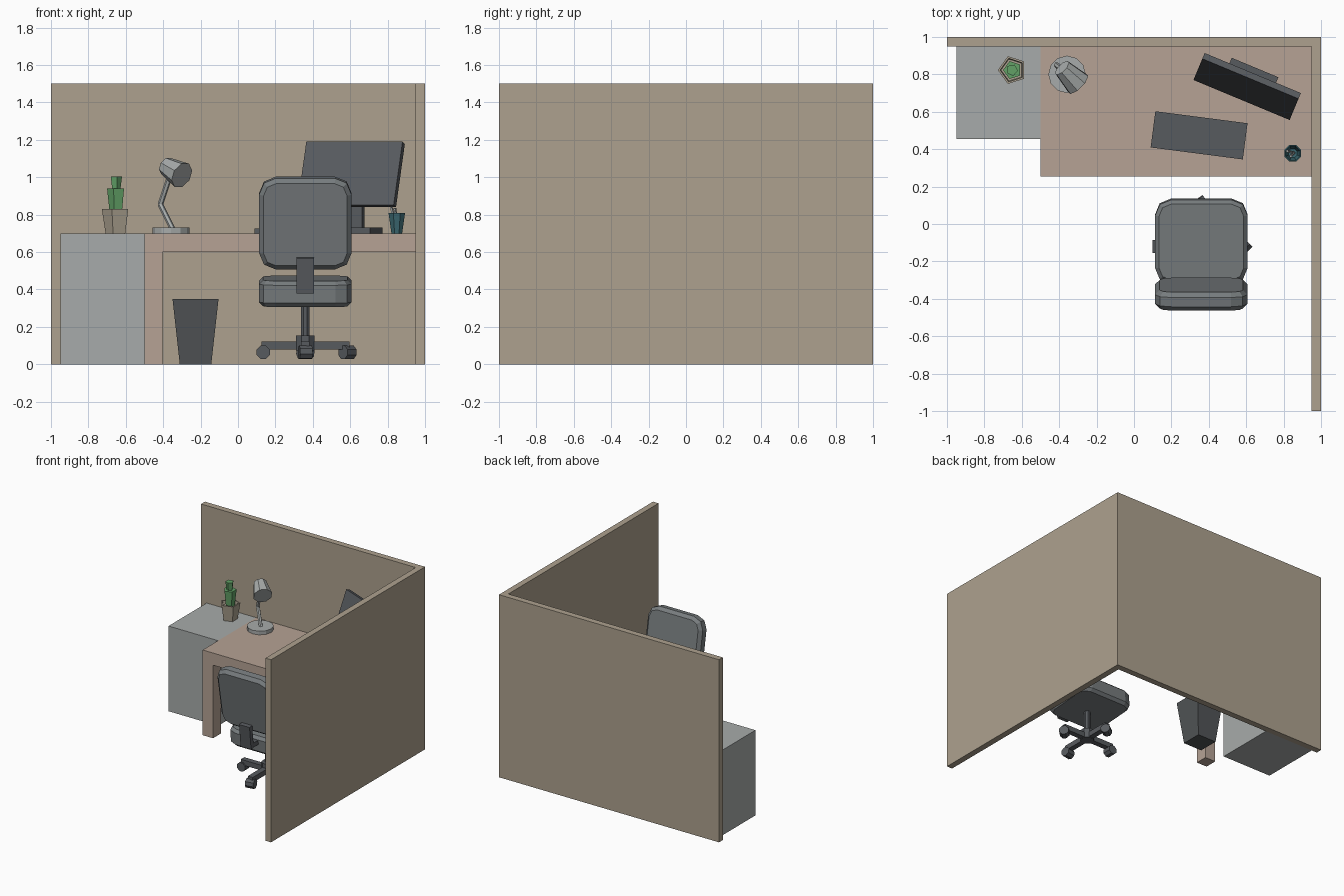
import bpy, bmesh
from math import sin, cos, pi, radians
from mathutils import Vector, Euler

if "Cube" in bpy.data.objects:
    bpy.data.objects.remove(bpy.data.objects["Cube"])


def material(name, r, g, b):
    m = bpy.data.materials.new(name)
    m.diffuse_color = [(c / 255) ** 2.2 for c in (r, g, b)] + [1]
    m.use_nodes = True
    m.node_tree.nodes["Principled BSDF"].inputs["Base Color"].default_value = m.diffuse_color
    return m


PANEL = material("panel_beige", 172, 160, 141)
WOOD = material("desk_wood", 180, 161, 147)
METAL = material("light_metal", 166, 170, 169)
FABRIC = material("chair_fabric", 118, 123, 125)
DARK = material("dark_plastic", 88, 91, 95)
BIN = material("bin_grey", 82, 85, 87)
POT = material("pot_clay", 170, 160, 142)
GREEN = material("cactus_green", 98, 160, 102)
TEAL = material("cup_teal", 62, 104, 112)


def loft(name, rings, mat, loc=(0, 0, 0), rot=(0, 0, 0)):
    """Skin a stack of equal-length rings and cap both ends."""
    bm = bmesh.new()
    loops = [[bm.verts.new(p) for p in ring] for ring in rings]
    n = len(loops[0])
    for a, b in zip(loops, loops[1:]):
        for i in range(n):
            j = (i + 1) % n
            bm.faces.new((a[i], a[j], b[j], b[i]))
    bm.faces.new(loops[0][::-1])
    bm.faces.new(loops[-1])
    bmesh.ops.recalc_face_normals(bm, faces=bm.faces[:])
    me = bpy.data.meshes.new(name)
    bm.to_mesh(me)
    bm.free()
    me.materials.append(mat)
    ob = bpy.data.objects.new(name, me)
    ob.location, ob.rotation_euler = loc, rot
    bpy.context.collection.objects.link(ob)
    return ob


def box(name, size, loc, mat, rot=(0, 0, 0)):
    x, y, z = (s / 2 for s in size)
    base = [(-x, -y), (x, -y), (x, y), (-x, y)]
    return loft(name, [[(*p, h) for p in base] for h in (-z, z)], mat, loc, rot)


def span(name, lo, hi, mat):
    """Box from its lowest to its highest corner."""
    lo, hi = Vector(lo), Vector(hi)
    return box(name, hi - lo, (lo + hi) / 2, mat)


def ring(n, r, z, phase):
    return [(r * cos(phase + 2 * pi * i / n), r * sin(phase + 2 * pi * i / n), z)
            for i in range(n)]


def rod(name, a, b, ra, rb, n, mat, phase=0):
    """Straight tapered prism between two points."""
    a, d = Vector(a), Vector(b) - Vector(a)
    rot = Vector((0, 0, 1)).rotation_difference(d).to_euler()
    return loft(name, [ring(n, ra, 0, phase), ring(n, rb, d.length, phase)], mat, a, rot)


def vessel(name, loc, h, r0, r1, n, mat, phase, wall, floor):
    """Tapered open container."""
    ri = r0 + (r1 - r0) * floor / h - wall
    return loft(name, [ring(n, r0, 0, phase), ring(n, r1, h, phase),
                       ring(n, r1 - wall, h, phase), ring(n, ri, floor, phase)], mat, loc)


def cushion(name, w, d, t, r, b, loc, rot):
    """Rounded slab with two-segment corners and a chamfered rim."""
    def outline(inset, z):
        pts = []
        for k, (sx, sy) in enumerate([(1, 1), (-1, 1), (-1, -1), (1, -1)]):
            for s in range(3):
                a = k * pi / 2 + s * pi / 4
                pts.append((sx * (w / 2 - r) + (r - inset) * cos(a),
                            sy * (d / 2 - r) + (r - inset) * sin(a), z))
        return pts
    h = t / 2
    return loft(name, [outline(b, -h), outline(0, b - h), outline(0, h - b), outline(b, h)],
                FABRIC, loc, rot)


# Partition walls
span("back_wall", (-1, 0.95, 0), (1, 1, 1.5), PANEL)
span("right_wall", (0.95, -1, 0), (1, 0.95, 1.5), PANEL)

# Cabinet and desk
span("cabinet", (-0.95, 0.455, 0), (-0.5, 0.95, 0.7), METAL)
span("desk_top", (-0.5, 0.255, 0.6), (0.95, 0.95, 0.7), WOOD)
span("desk_leg", (-0.5, 0.255, 0), (-0.405, 0.355, 0.6), WOOD)

# Waste bin
vessel("waste_bin", (-0.227, 0.5, 0), 0.35, 0.119, 0.174, 4, BIN, pi / 4, 0.012, 0.015)

# Monitor, turned towards the chair
TURN = radians(-22.6)


def on_monitor(x, y, z):
    return Vector((0.605, 0.735, 0)) + Euler((0, 0, TURN)).to_matrix() @ Vector((x, y, z))


box("monitor_screen", (0.557, 0.035, 0.36), on_monitor(0, 0, 1.015), DARK, (radians(-20), 0, TURN))
box("monitor_neck", (0.1, 0.035, 0.29), on_monitor(0, 0.05, 0.865), DARK, (0, 0, TURN))
box("monitor_base", (0.27, 0.17, 0.03), on_monitor(0, 0.025, 0.715), DARK, (0, 0, TURN))

# Keyboard
box("keyboard", (0.497, 0.195, 0.025), (0.348, 0.474, 0.7125), DARK, (0, 0, radians(-7.4)))

# Pencil cup
vessel("pencil_cup", (0.849, 0.378, 0.7), 0.11, 0.031, 0.048, 8, TEAL, pi / 8, 0.007, 0.01)
for i, tip in enumerate([(0.818, 0.39, 0.84), (0.838, 0.362, 0.835)]):
    rod(f"pencil_{i + 1}", (0.855, 0.38, 0.715), tip, 0.008, 0.008, 5, METAL)

# Potted cactus
P = radians(36)
vessel("plant_pot", (-0.65, 0.823, 0.7), 0.13, 0.058, 0.078, 5, POT, P, 0.012, 0.1)
rod("cactus_lower", (-0.65, 0.823, 0.79), (-0.65, 0.823, 0.94), 0.034, 0.05, 5, GREEN, P)
rod("cactus_upper", (-0.652, 0.823, 0.94), (-0.652, 0.823, 1.005), 0.024, 0.032, 5, GREEN, P + 0.5)

# Desk lamp
rod("lamp_base", (-0.358, 0.8, 0.7), (-0.358, 0.8, 0.73), 0.1, 0.1, 12, METAL)
elbow = (-0.415, 0.85, 0.855)
rod("lamp_lower_arm", (-0.348, 0.795, 0.72), elbow, 0.015, 0.015, 6, METAL)
rod("lamp_upper_arm", elbow, (-0.36, 0.81, 1.02), 0.015, 0.015, 6, METAL)
rod("lamp_head", (-0.385, 0.835, 1.06), (-0.3, 0.75, 1.01), 0.05, 0.073, 8, METAL, pi / 8)

# Office chair
CX, CY = 0.36, -0.12
cushion("seat", 0.495, 0.45, 0.14, 0.085, 0.022, (CX, -0.092, 0.39), (radians(4), 0, 0))
cushion("backrest", 0.495, 0.495, 0.1, 0.09, 0.025, (CX, -0.375, 0.755), (radians(100), 0, 0))
box("back_bracket", (0.095, 0.035, 0.19), (CX, -0.405, 0.475), DARK, (radians(6), 0, 0))
span("bracket_arm", (CX - 0.047, -0.4, 0.385), (CX + 0.047, -0.27, 0.42), DARK)
rod("column", (CX, CY, 0.14), (CX, CY, 0.34), 0.025, 0.025, 8, DARK, pi / 8)
rod("hub", (CX, CY, 0.075), (CX, CY, 0.155), 0.053, 0.053, 8, DARK, pi / 8)

# Four star legs with castors swivelled to different headings
for i, swivel in enumerate([45, 35, 90, 10]):
    a = i * pi / 2
    c, s = cos(a), sin(a)
    box(f"chair_leg_{i + 1}", (0.225, 0.045, 0.042), (CX + 0.1225 * c, CY + 0.1225 * s, 0.1),
        DARK, (0, 0, a))
    mid = Vector((CX + 0.225 * c, CY + 0.225 * s, 0.064))
    axle = Vector((cos(radians(swivel)), sin(radians(swivel)), 0)) * 0.034
    rod(f"castor_{i + 1}", mid - axle, mid + axle, 0.038, 0.038, 8, DARK, pi / 8)
